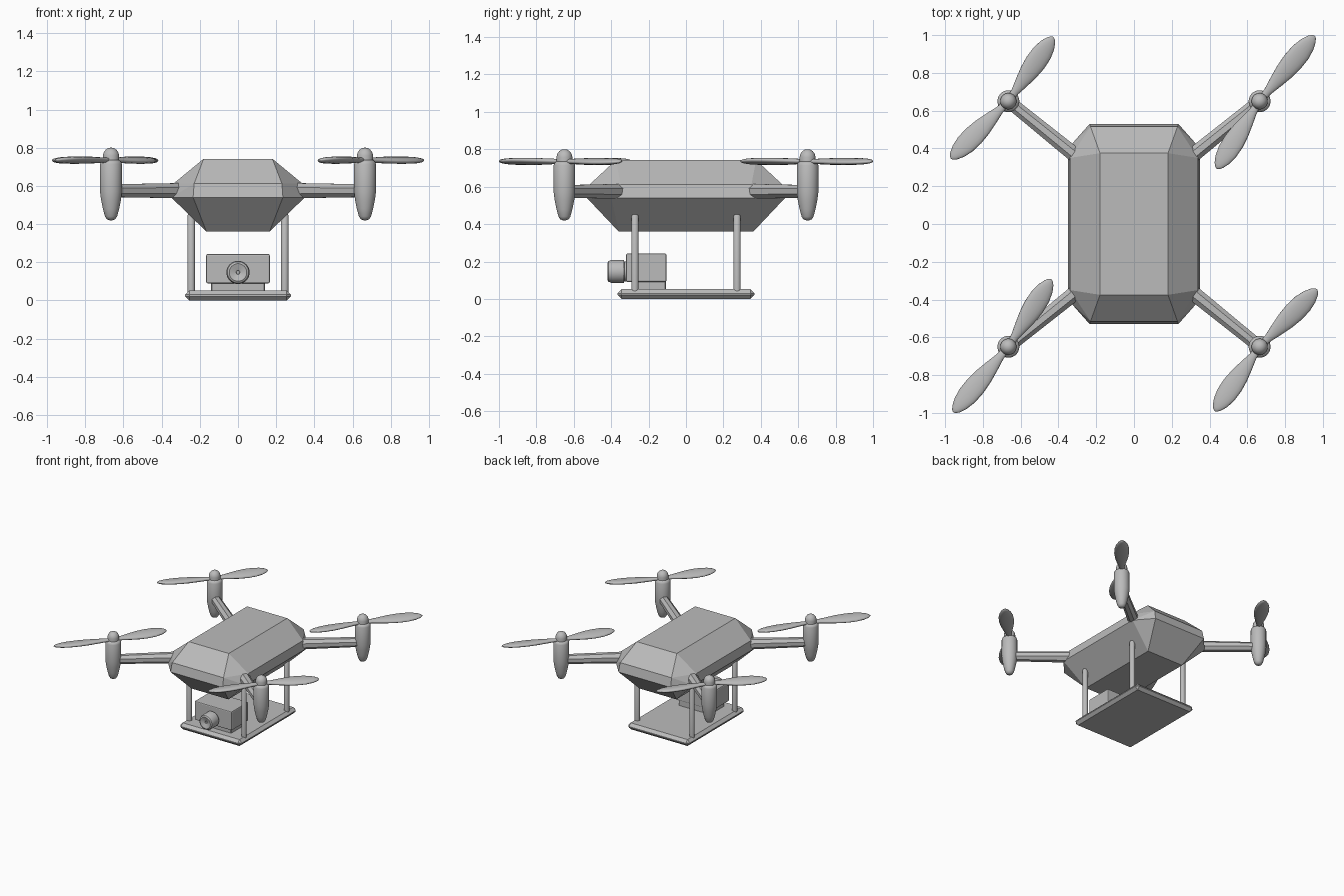
import bpy
import bmesh
from math import sin, cos, pi, radians
from mathutils import Matrix, Vector

if "Cube" in bpy.data.objects:
    bpy.data.objects.remove(bpy.data.objects["Cube"], do_unlink=True)

grey = bpy.data.materials.new("plain_grey")
grey.use_nodes = True
GREY = (0.5, 0.5, 0.5, 1)
grey.diffuse_color = GREY
grey.node_tree.nodes["Principled BSDF"].inputs["Base Color"].default_value = GREY


def finish(name, bm, smooth=None):
    bmesh.ops.recalc_face_normals(bm, faces=bm.faces)
    mesh = bpy.data.meshes.new(name)
    bm.to_mesh(mesh)
    bm.free()
    mesh.materials.append(grey)
    obj = bpy.data.objects.new(name, mesh)
    bpy.context.collection.objects.link(obj)
    if smooth:
        bpy.ops.object.select_all(action='DESELECT')
        obj.select_set(True)
        bpy.context.view_layer.objects.active = obj
        bpy.ops.object.shade_smooth_by_angle(angle=radians(smooth))
    return obj


def along(start, direction, roll=0):
    """Matrix taking local z to a direction, with local y kept upward."""
    turn = Vector(direction).to_track_quat('Z', 'Y').to_matrix().to_4x4()
    return Matrix.Translation(start) @ turn @ Matrix.Rotation(roll, 4, 'Z')


def loft(name, sections, matrix, sides=24, smooth=40):
    """Skin elliptical sections (distance, x radius, y radius)."""
    bm = bmesh.new()
    rings = []
    for d, rx, ry in sections:
        rings.append([bm.verts.new(matrix @ Vector((rx * cos(a), ry * sin(a), d)))
                      for a in (2 * pi * (i + 0.5) / sides for i in range(sides))])
    for low, high in zip(rings, rings[1:]):
        for i in range(sides):
            j = (i + 1) % sides
            bm.faces.new((low[i], low[j], high[j], high[i]))
    bm.faces.new(rings[0][::-1])
    bm.faces.new(rings[-1])
    return finish(name, bm, smooth)


def turned(name, profile, matrix, sides=24, smooth=40):
    return loft(name, [(d, r, r) for d, r in profile], matrix, sides, smooth)


def box(name, low, high, bevel, segments=1):
    bm = bmesh.new()
    bmesh.ops.create_cube(bm, size=1)
    low, high = Vector(low), Vector(high)
    bmesh.ops.scale(bm, vec=high - low, verts=bm.verts)
    bmesh.ops.translate(bm, vec=(low + high) / 2, verts=bm.verts)
    bmesh.ops.bevel(bm, geom=bm.edges[:], offset=bevel, segments=segments,
                    profile=0.5, affect='EDGES')
    return finish(name, bm)


CORNERS = [(sx, sy) for sx in (1, -1) for sy in (1, -1)]


def corner_name(part, sx, sy):
    return f"{'front' if sy < 0 else 'back'}_{'left' if sx > 0 else 'right'}_{part}"


# Faceted body: rectangles above and below an eight-sided waist
quarter = [(0.18, 0.375, 0.742),
           (0.338, 0.35, 0.612), (0.23, 0.515, 0.612),
           (0.35, 0.40, 0.54), (0.235, 0.53, 0.54),
           (0.165, 0.36, 0.36)]
bm = bmesh.new()
for sx, sy in CORNERS:
    for x, y, z in quarter:
        bm.verts.new((sx * x, sy * y, z))
bmesh.ops.convex_hull(bm, input=bm.verts)
bmesh.ops.dissolve_limit(bm, angle_limit=radians(2), verts=bm.verts, edges=bm.edges)
finish("body", bm)

# Blade outline: fraction of length, half width, half thickness
BLADE = [(0.03, 0.018, 0.012), (0.15, 0.022, 0.014), (0.3, 0.037, 0.016),
         (0.45, 0.05, 0.018), (0.6, 0.057, 0.018), (0.75, 0.055, 0.017),
         (0.87, 0.043, 0.015), (0.95, 0.027, 0.011), (0.985, 0.014, 0.007),
         (1.0, 0.003, 0.002)]
MOTOR = [(0.42, 0.008), (0.425, 0.022), (0.44, 0.032), (0.48, 0.043),
         (0.53, 0.053), (0.57, 0.058), (0.715, 0.058), (0.727, 0.053),
         (0.735, 0.042)]
HUB = [(0.72, 0.042), (0.758, 0.043), (0.775, 0.039), (0.79, 0.028),
       (0.798, 0.015), (0.80, 0.004)]
POST = [(0.03, 0.02), (0.445, 0.02), (0.455, 0.014), (0.46, 0.005)]

for sx, sy in CORNERS:
    # Arm, motor pod and hub
    mx, my = sx * 0.665, sy * 0.65
    start = Vector((sx * 0.30, sy * 0.355, 0.575))
    reach = Vector((mx, my, 0.575)) - start
    turned(corner_name("arm", sx, sy), [(0, 0.043), (reach.length, 0.036)],
           along(start, reach), sides=8, smooth=20)
    upright = Matrix.Translation((mx, my, 0))
    turned(corner_name("motor", sx, sy), MOTOR, upright)
    turned(corner_name("hub", sx, sy), HUB, upright)

    # Two swept blades; diagonal rotors match
    if sx == sy:
        blades = ((50, 0.453), (237.5, 0.423))
    else:
        blades = ((55, 0.415), (225, 0.43))
    for n, (angle, length) in enumerate(blades):
        a = radians(angle + (180 if sy < 0 else 0))
        loft(corner_name(f"blade_{n + 1}", sx, sy),
             [(t * length, w, h) for t, w, h in BLADE],
             along((mx, my, 0.735), (cos(a), sin(a), 0), radians(8)),
             sides=16, smooth=60)

    # Landing post
    turned(corner_name("post", sx, sy), POST,
           Matrix.Translation((sx * 0.245, sy * 0.273, 0)), sides=16)

# Landing plate
box("landing_plate", (-0.277, -0.367, 0), (0.277, 0.367, 0.052), 0.022)

# Camera with its mount and lens
box("camera_mount", (-0.142, -0.29, 0.045), (0.142, -0.107, 0.10), 0.005)
box("camera_box", (-0.167, -0.32, 0.09), (0.167, -0.105, 0.243), 0.008, 2)
turned("camera_lens",
       [(0, 0.053), (0.03, 0.053), (0.032, 0.061), (0.1, 0.061), (0.114, 0.056),
        (0.12, 0.046), (0.115, 0.03), (0.108, 0.01), (0.098, 0.009)],
       along((0, -0.30, 0.147), (0, -1, 0)), sides=28, smooth=35)
